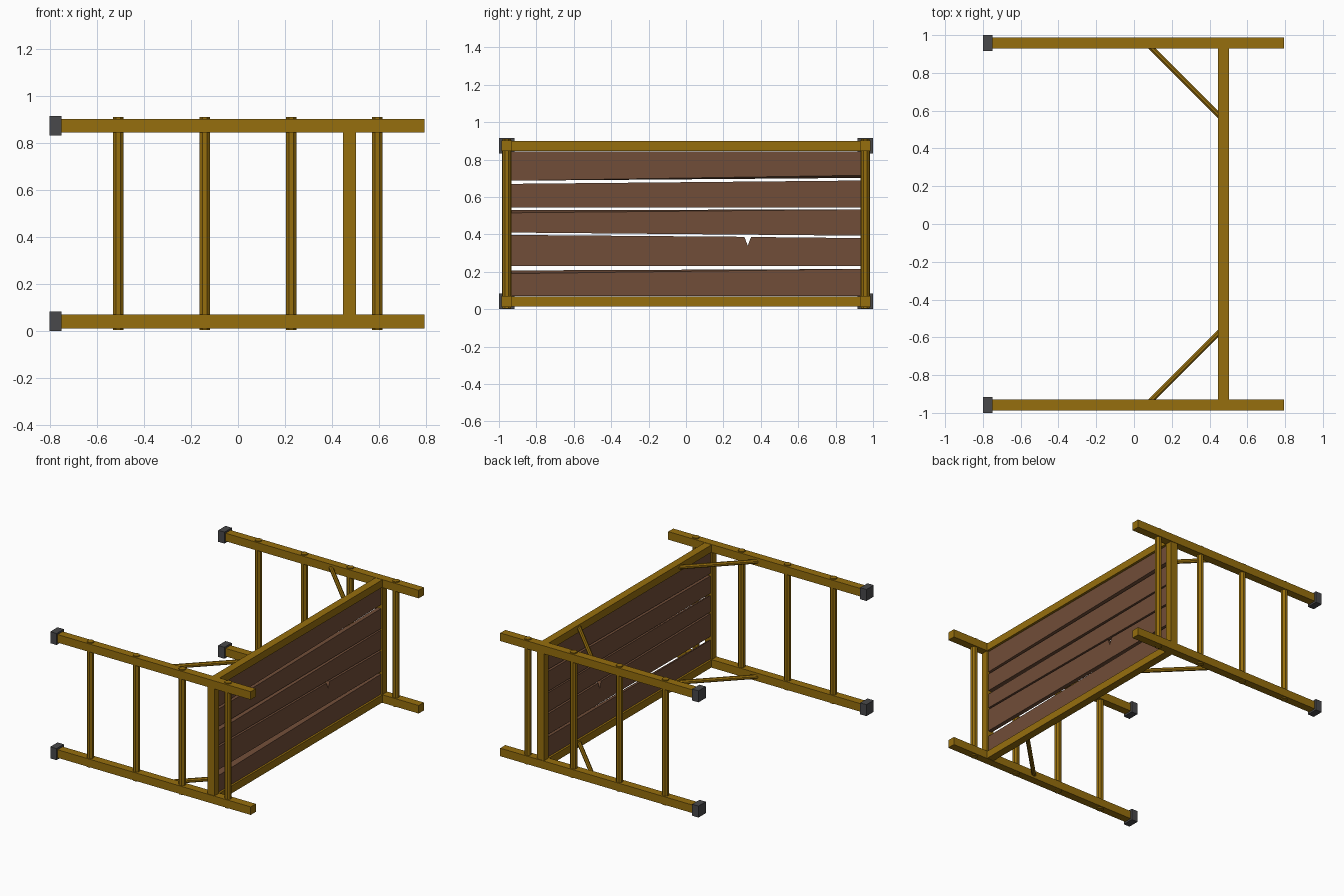
import bpy, bmesh, math
from mathutils import Vector, Matrix

if "Cube" in bpy.data.objects:
    bpy.data.objects.remove(bpy.data.objects["Cube"])


def material(name, rgb):
    m = bpy.data.materials.new(name)
    m.diffuse_color = (*rgb, 1)
    m.use_nodes = True
    m.node_tree.nodes["Principled BSDF"].inputs["Base Color"].default_value = m.diffuse_color
    return m


YELLOW = material("ochre paint", (0.305, 0.156, 0.004))
WOOD = material("brown wood", (0.165, 0.075, 0.040))
RUBBER = material("dark grey rubber", (0.066, 0.066, 0.070))


def finish(name, bm, mat):
    bmesh.ops.recalc_face_normals(bm, faces=bm.faces)
    me = bpy.data.meshes.new(name)
    bm.to_mesh(me)
    bm.free()
    me.materials.append(mat)
    ob = bpy.data.objects.new(name, me)
    bpy.context.collection.objects.link(ob)
    return ob


def box(name, lo, hi, mat):
    bm = bmesh.new()
    bmesh.ops.create_cube(bm, size=1)
    for v in bm.verts:
        v.co = Vector([lo[i] + (v.co[i] + 0.5) * (hi[i] - lo[i]) for i in range(3)])
    return finish(name, bm, mat)


def tube(name, a, b, r, mat, sides=8):
    a, b = Vector(a), Vector(b)
    bm = bmesh.new()
    bmesh.ops.create_cone(bm, cap_ends=True, segments=sides, radius1=r, radius2=r,
                          depth=(b - a).length)
    turn = Matrix.Rotation(math.pi / sides, 3, 'Z')
    q = Vector((0, 0, 1)).rotation_difference(b - a)
    for v in bm.verts:
        v.co = q @ (turn @ v.co) + (a + b) / 2
    return finish(name, bm, mat)


Y, Z_LOW, Z_HIGH = 0.9585, 0.0415, 0.8735
H, F = 0.029, 0.0415          # half widths of rail and foot
PX0, PX1 = 0.446, 0.502       # platform frame in x

for s in (-1, 1):
    y = s * Y
    for z in (Z_LOW, Z_HIGH):
        # long rails and rubber feet
        box("side_rail", (-0.79, y - H, z - H), (0.793, y + H, z + H), YELLOW)
        box("rubber_foot", (-0.80, y - F, z - F), (-0.75, y + F, z + F), RUBBER)
        # diagonal braces
        tube("diagonal_brace", (0.075, s * 0.95, z), (0.465, s * 0.56, z), 0.015, YELLOW)
    # ladder rungs
    for x in (-0.508, -0.141, 0.226, 0.592):
        tube("ladder_rung", (x, y, 0.005), (x, y, 0.910), 0.024, YELLOW)
    # platform end posts
    box("platform_post", (PX0, y - 0.025, Z_LOW), (PX1, y + 0.025, Z_HIGH), YELLOW)

# platform cross bars
for z in (Z_LOW, Z_HIGH):
    box("platform_bar", (PX0, -Y, z - 0.027), (PX1, Y, z + 0.027), YELLOW)


def plank(front, back, notch=()):
    # each side: bottom left, bottom right, top right, top left heights
    bm = bmesh.new()
    rings = []
    for x, (bl, br, tr, tl) in ((0.489, front), (0.459, back)):
        pts = [(-0.945, bl), (0.945, br), (0.945, tr), *notch, (-0.945, tl)]
        rings.append([bm.verts.new((x, y, z)) for y, z in pts])
    n = len(rings[0])
    bm.faces.new(rings[0])
    bm.faces.new(rings[1][::-1])
    for i in range(n):
        j = (i + 1) % n
        bm.faces.new((rings[0][i], rings[0][j], rings[1][j], rings[1][i]))
    finish("platform_plank", bm, WOOD)


# uneven planks, one with a chipped notch
plank((0.070, 0.070, 0.215, 0.190), (0.070, 0.070, 0.215, 0.207))
plank((0.232, 0.232, 0.380, 0.397), (0.232, 0.232, 0.380, 0.397),
      ((0.348, 0.386), (0.330, 0.340), (0.312, 0.387)))
plank((0.410, 0.393, 0.533, 0.515), (0.410, 0.393, 0.533, 0.530))
plank((0.543, 0.543, 0.688, 0.670), (0.543, 0.543, 0.688, 0.670))
plank((0.687, 0.716, 0.842, 0.842), (0.687, 0.702, 0.842, 0.842))
